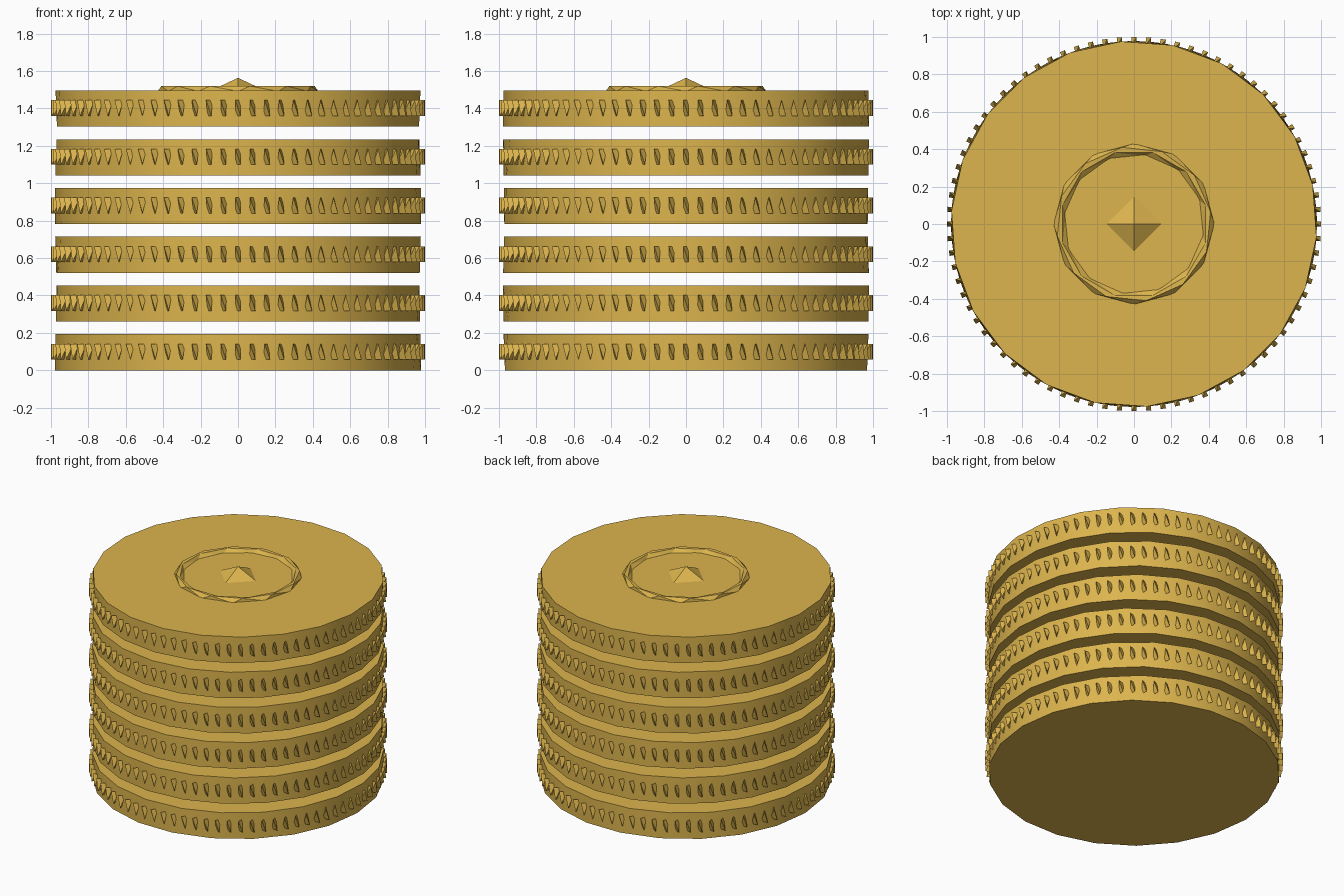
import bpy, bmesh, math

if "Cube" in bpy.data.objects:
    bpy.data.objects.remove(bpy.data.objects["Cube"])

SIDES, RIDGES, COINS = 22, 80, 6
RADIUS, THICK, PITCH = 0.978, 0.193, 0.2605
TOP = PITCH * (COINS - 1) + THICK

gold = bpy.data.materials.new("gold")
gold.diffuse_color = (0.72, 0.46, 0.075, 1)
gold.use_nodes = True
gold.node_tree.nodes["Principled BSDF"].inputs["Base Color"].default_value = gold.diffuse_color


def finish(name, bm, smooth=False):
    bmesh.ops.recalc_face_normals(bm, faces=bm.faces)
    mesh = bpy.data.meshes.new(name)
    bm.to_mesh(mesh)
    bm.free()
    mesh.materials.append(gold)
    ob = bpy.data.objects.new(name, mesh)
    bpy.context.collection.objects.link(ob)
    if smooth:
        bpy.ops.object.select_all(action='DESELECT')
        ob.select_set(True)
        bpy.context.view_layer.objects.active = ob
        bpy.ops.object.shade_smooth_by_angle(angle=math.radians(30))
    return ob


def ring(bm, r, z, n, turn=0.0):
    """Circle of n vertices, turned by a fraction of one step."""
    return [bm.verts.new((r * math.cos(a), r * math.sin(a), z))
            for a in ((i + turn) * math.tau / n for i in range(n))]


def bridge(bm, a, b):
    """Triangulated band between two rings."""
    n = len(a)
    for i in range(n):
        j = (i + 1) % n
        bm.faces.new((a[i], a[j], b[i]))
        bm.faces.new((a[j], b[j], b[i]))


def coin(k):
    # Disc whose rim facets are slightly twisted
    bm = bmesh.new()
    z = k * PITCH
    low = ring(bm, RADIUS, z, SIDES, 0.3 * k)
    high = ring(bm, RADIUS, z + THICK, SIDES, 0.3 * k + 0.25)
    bridge(bm, low, high)
    bm.faces.new(low)
    bm.faces.new(high)
    finish(f"coin_{k + 1}", bm, smooth=True)


def ridges(k):
    # Four-faced wedges around the rim: crossed diagonal edges above and below
    bm = bmesh.new()
    mid, half_h, half_r, half_t = k * PITCH + THICK / 2 + 0.003, 0.042, 0.021, 0.014
    for i in range(RIDGES):
        a = i * math.tau / RIDGES
        c, s = math.cos(a), math.sin(a)

        def corner(dr, dt, dz):
            r, t = 0.979 + dr * half_r, dt * half_t
            return bm.verts.new((r * c - t * s, r * s + t * c, mid + dz * half_h))

        v = [corner(1, -1, 1), corner(-1, 1, 1), corner(1, 1, -1), corner(-1, -1, -1)]
        for skip in range(4):
            bm.faces.new([v[j] for j in range(4) if j != skip])
    finish(f"rim_ridges_{k + 1}", bm)


for k in range(COINS):
    coin(k)
    ridges(k)

# Raised faceted ring on the top coin
bm = bmesh.new()
outer = ring(bm, 0.43, TOP - 0.004, 12)
crest_out = ring(bm, 0.415, TOP + 0.024, 12, 0.3)
crest_in = ring(bm, 0.395, TOP + 0.022, 12, 0.5)
inner = ring(bm, 0.37, TOP - 0.004, 12, 0.7)
for a, b in ((outer, crest_out), (crest_out, crest_in), (crest_in, inner), (outer, inner)):
    bridge(bm, a, b)
finish("raised_ring", bm)

# Small four-sided stud in the middle
bm = bmesh.new()
base = ring(bm, 0.147, TOP - 0.001, 4)
tip = bm.verts.new((0, 0, TOP + 0.068))
bm.faces.new(base)
for i in range(4):
    bm.faces.new((base[i], base[(i + 1) % 4], tip))
finish("centre_stud", bm)
